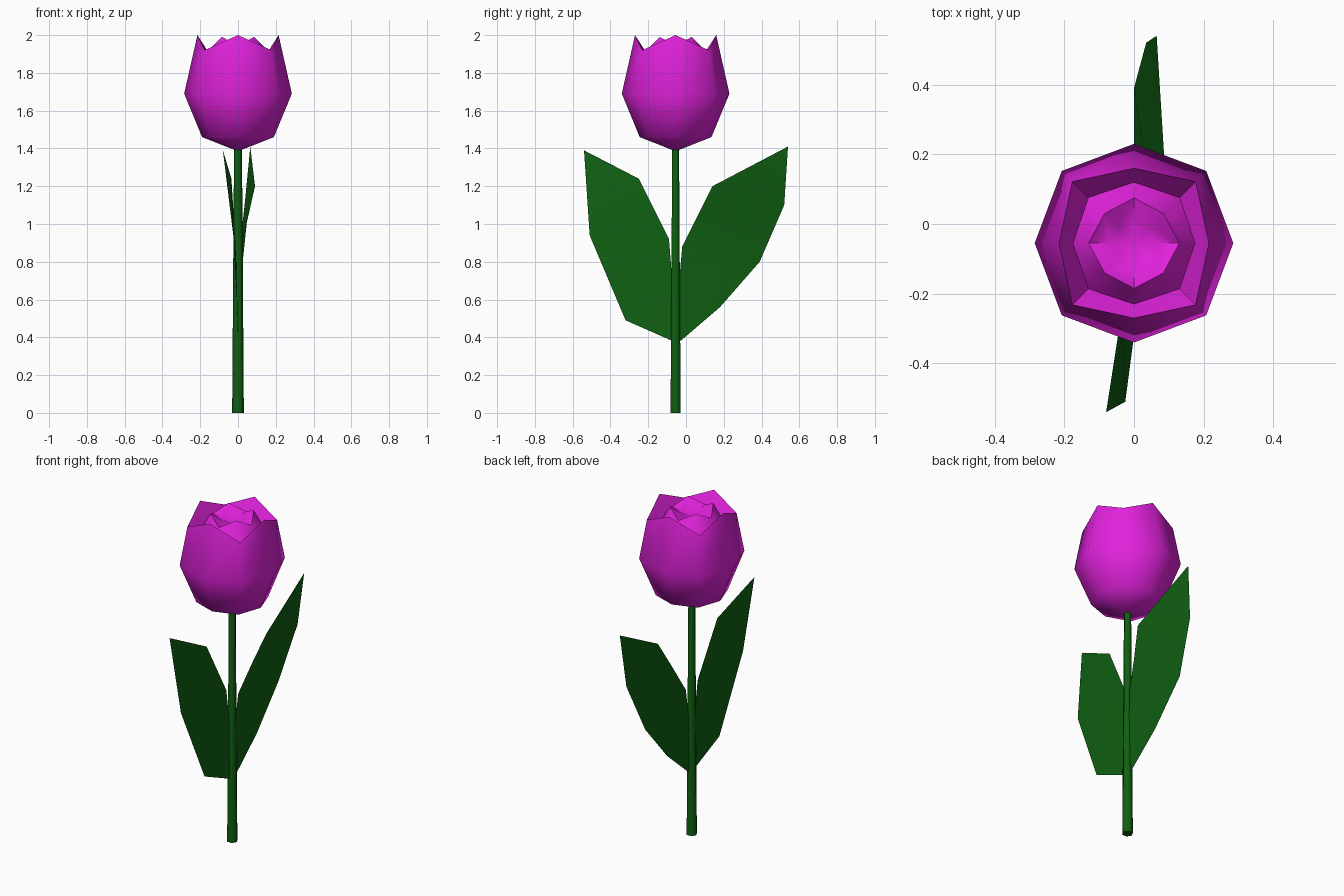
import bpy, bmesh, math

if "Cube" in bpy.data.objects:
    bpy.data.objects.remove(bpy.data.objects["Cube"])

CY = -0.055  # flower and stem axis


def material(name, rgb):
    m = bpy.data.materials.new(name)
    m.diffuse_color = (*rgb, 1)
    m.use_nodes = True
    m.node_tree.nodes["Principled BSDF"].inputs["Base Color"].default_value = m.diffuse_color
    return m


MAGENTA = material("magenta", (0.76, 0.016, 0.72))
GREEN = material("leaf green", (0.005, 0.115, 0.006))


def finish(name, bm, mat, angle=None, fix_normals=True):
    if fix_normals:
        bmesh.ops.recalc_face_normals(bm, faces=bm.faces)
    me = bpy.data.meshes.new(name)
    bm.to_mesh(me)
    bm.free()
    me.materials.append(mat)
    ob = bpy.data.objects.new(name, me)
    bpy.context.collection.objects.link(ob)
    if angle:
        bpy.ops.object.select_all(action='DESELECT')
        ob.select_set(True)
        bpy.context.view_layer.objects.active = ob
        bpy.ops.object.shade_smooth_by_angle(angle=math.radians(angle))
    return ob


def lathe(bm, rings, sides, bottom, top):
    """Rings are (axis radius, axis z, diagonal radius, diagonal z)."""
    loops = []
    for ra, za, rd, zd in rings:
        loop = []
        for i in range(sides):
            a = math.tau * i / sides
            r, z = (rd, zd) if i % 2 else (ra, za)
            loop.append(bm.verts.new((r * math.cos(a), CY + r * math.sin(a), z)))
        loops.append(loop)
    for lo, hi in zip(loops, loops[1:]):
        for i in range(sides):
            j = (i + 1) % sides
            bm.faces.new((lo[i], lo[j], hi[j], hi[i]))
    b = bm.verts.new((0, CY, bottom))
    t = bm.verts.new((0, CY, top))
    for i in range(sides):
        j = (i + 1) % sides
        bm.faces.new((loops[0][j], loops[0][i], b))
        bm.faces.new((loops[-1][i], loops[-1][j], t))


# Bloom: outer cup with four petal tips, folding in to a central bud
bm = bmesh.new()
lathe(bm, [
    (0.19, 1.46, 0.20, 1.46),
    (0.285, 1.69, 0.293, 1.69),
    (0.215, 2.00, 0.250, 1.92),
    (0.175, 1.90, 0.185, 1.87),
    (0.130, 1.945, 0.120, 1.99),
    (0.065, 1.93, 0.065, 1.95),
], 8, 1.385, 1.92)
finish("bloom", bm, MAGENTA, 60)

# Stem: slightly tapered
bm = bmesh.new()
lathe(bm, [(0.031, 0, 0.031, 0), (0.021, 1.40, 0.021, 1.40)], 6, 0, 1.40)
finish("stem", bm, GREEN, 65)


# Leaves: thin blades bridged between an outer and an inner edge
def leaf(name, outer, inner):
    bm = bmesh.new()
    o = [bm.verts.new(p) for p in outer]
    n = [bm.verts.new(p) for p in inner]
    for i in range(len(o) - 1):
        quad = []
        for v in (o[i], o[i + 1], n[min(i + 1, len(n) - 1)], n[min(i, len(n) - 1)]):
            if v not in quad:
                quad.append(v)
        bm.faces.new(quad)
    finish(name, bm, GREEN, 40)


leaf("back_leaf",
     [(0, -0.03, 0.38), (0, 0.18, 0.56), (0, 0.39, 0.80), (0.035, 0.52, 1.10), (0.065, 0.54, 1.41)],
     [(0, -0.045, 0.60), (0.015, -0.02, 0.88), (0.05, 0.06, 1.04), (0.09, 0.14, 1.20)])
leaf("front_leaf",
     [(0, -0.07, 0.38), (0, -0.32, 0.49), (-0.025, -0.51, 0.94), (-0.08, -0.54, 1.39)],
     [(0, -0.065, 0.60), (-0.015, -0.09, 0.92), (-0.035, -0.25, 1.24)])
